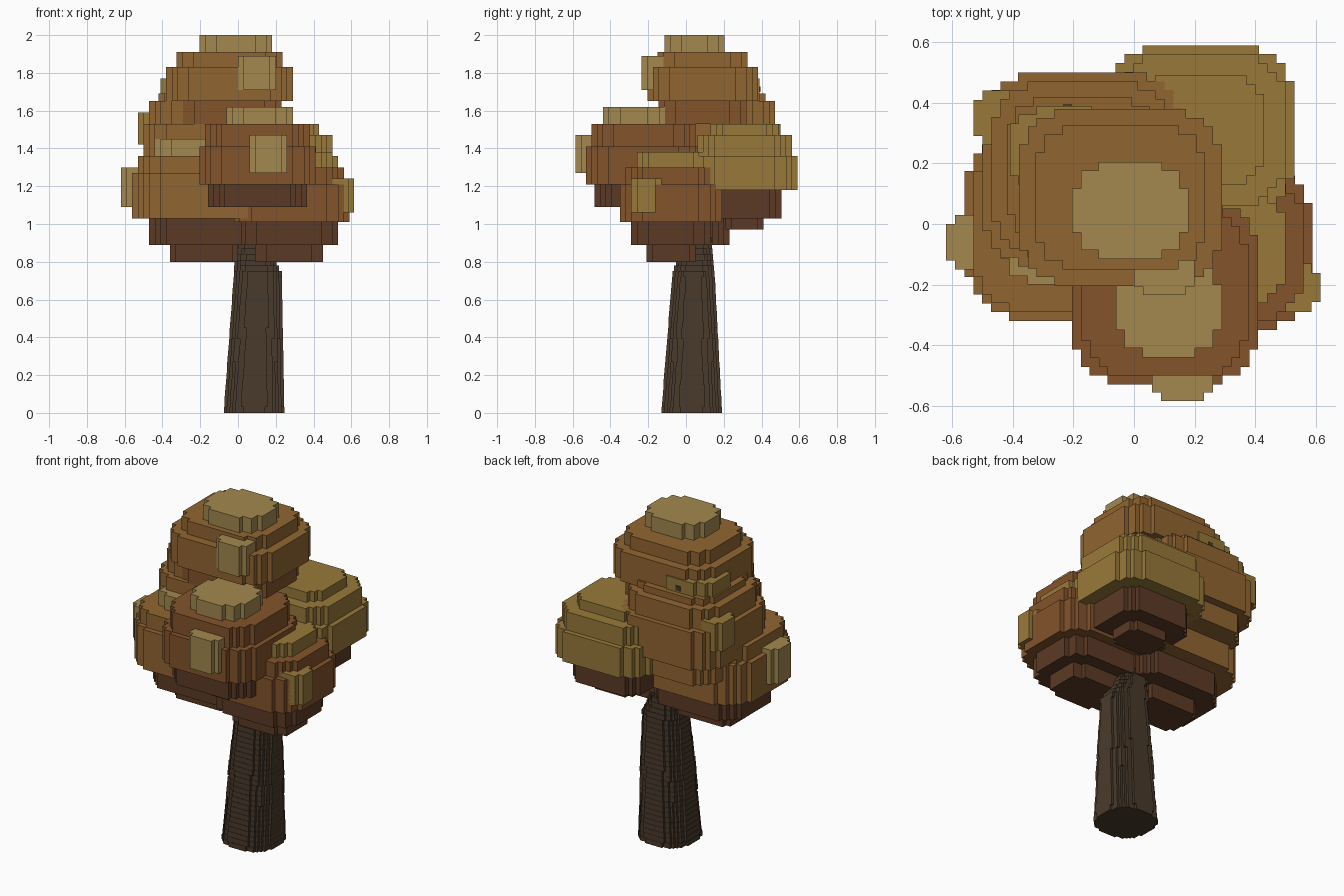
import bpy, bmesh, math

if "Cube" in bpy.data.objects:
    bpy.data.objects.remove(bpy.data.objects["Cube"])

HEX = dict(orange="916532", brown="83532B", dark="5C3A25", olive="98793A",
           light="A3884F", bark="4A3A2B")


def lin(c):
    return c / 12.92 if c <= 0.04045 else ((c + 0.055) / 1.055) ** 2.4


def material(key):
    m = bpy.data.materials.get(key) or bpy.data.materials.new(key)
    m.diffuse_color = [lin(int(HEX[key][i:i + 2], 16) / 255) for i in (0, 2, 4)] + [1]
    m.use_nodes = True
    m.node_tree.nodes["Principled BSDF"].inputs["Base Color"].default_value = m.diffuse_color
    return m


def slab(bm, box, z0, z1, slot=0, step=0.0294, power=3.7):
    """Extruded rounded box whose outline is stepped like voxels."""
    x0, x1, y0, y1 = box
    cx, hx, hy = (x0 + x1) / 2, (x1 - x0) / 2, (y1 - y0) / 2
    rows = max(2, round(2 * hy / step))
    right = []
    for j in range(rows):
        t = abs((j + 0.5) / rows * 2 - 1)
        w = hx * (1 - t ** power) ** (1 / power)
        w = hx - round((hx - w) / step) * step
        a, b = y0 + 2 * hy * j / rows, y0 + 2 * hy * (j + 1) / rows
        if right and abs(right[-1][0] - w) < 1e-5:
            right[-1] = (w, b)
        else:
            right += [(w, a), (w, b)]
    outline = [(cx + w, y) for w, y in right] + [(cx - w, y) for w, y in reversed(right)]
    low = [bm.verts.new((x, y, z0)) for x, y in outline]
    top = [bm.verts.new((x, y, z1)) for x, y in outline]
    n = len(low)
    faces = [bm.faces.new(low[::-1]), bm.faces.new(top)]
    faces += [bm.faces.new((low[i], low[(i + 1) % n], top[(i + 1) % n], top[i])) for i in range(n)]
    for f in faces:
        f.material_index = slot


def finish(bm, name, keys):
    me = bpy.data.meshes.new(name)
    bm.to_mesh(me)
    bm.free()
    for k in keys:
        me.materials.append(material(k))
    bpy.context.collection.objects.link(bpy.data.objects.new(name, me))


def clump(name, box, layers, extras=()):
    """Leaf clump: layers are (z0, z1, inset, colour); extras are (box, z0, z1, colour)."""
    keys = list(HEX)
    bm = bmesh.new()
    x0, x1, y0, y1 = box
    for z0, z1, d, key in layers:
        slab(bm, (x0 + d, x1 - d, y0 + d, y1 - d), z0, z1, keys.index(key))
    for b, z0, z1, key in extras:
        slab(bm, b, z0, z1, keys.index(key), power=2.6)
    finish(bm, name, keys)


# Crown clump at the top, with a light cap and a light patch on the front
clump("crown_leaves", (-0.38, 0.29, -0.205, 0.38),
      [(1.53, 1.65, 0.06, "brown"), (1.65, 1.83, 0, "orange"), (1.83, 1.91, 0.055, "orange")],
      [((0.0, 0.2, -0.235, -0.09), 1.71, 1.89, "light"),
       ((-0.205, 0.18, -0.115, 0.205), 1.91, 2.0, "light")])

# Back left clump
clump("back_left_leaves", (-0.5, 0.16, -0.14, 0.5),
      [(1.18, 1.3, 0.05, "orange"), (1.3, 1.53, 0, "orange"), (1.53, 1.65, 0.03, "orange"),
       (1.65, 1.69, 0.08, "orange")],
      [((-0.53, -0.38, 0.26, 0.44), 1.42, 1.59, "olive"),
       ((-0.41, -0.05, 0.1, 0.39), 1.69, 1.77, "olive")])

# Front left clump
clump("front_left_leaves", (-0.56, 0.2, -0.32, 0.32),
      [(0.8, 0.89, 0.2, "dark"), (0.89, 1.03, 0.09, "dark"), (1.03, 1.27, 0, "orange"),
       (1.27, 1.36, 0.03, "orange"), (1.36, 1.45, 0.12, "light")],
      [((-0.62, -0.45, -0.15, 0.03), 1.09, 1.3, "light")])

# Front clump
clump("front_leaves", (-0.205, 0.41, -0.53, 0.08),
      [(1.09, 1.21, 0.045, "dark"), (1.21, 1.41, 0, "brown"), (1.41, 1.53, 0.03, "brown")],
      [((0.06, 0.26, -0.585, -0.44), 1.27, 1.47, "light"),
       ((-0.06, 0.29, -0.44, -0.11), 1.53, 1.62, "light")])

# Right clump
clump("right_leaves", (-0.05, 0.59, -0.35, 0.19),
      [(0.8, 0.89, 0.14, "dark"), (0.89, 1.01, 0.06, "dark"), (1.01, 1.21, 0, "brown"),
       (1.21, 1.3, 0.03, "brown"), (1.3, 1.38, 0.09, "olive")],
      [((0.45, 0.615, -0.29, -0.13), 1.06, 1.24, "olive")])

# Back right clump
clump("back_right_leaves", (-0.09, 0.53, 0.03, 0.59),
      [(0.97, 1.03, 0.18, "dark"), (1.03, 1.18, 0.085, "dark"), (1.18, 1.36, 0, "olive"),
       (1.36, 1.47, 0.03, "olive"), (1.47, 1.53, 0.1, "olive")])

# Trunk: straight tapering stack of thin stepped slices, closing in under the leaves
bm = bmesh.new()
for i in range(34):
    z = i * 0.03
    t, bend = min(z, 0.72) / 0.72, max(0, z - 0.72)
    cx, cy = 0.085 + 0.02 * t - 0.2 * bend, 0.03 + 0.01 * t + 0.1 * bend
    rx, ry = 0.16 - 0.033 * t - 0.27 * bend, 0.16 - 0.048 * t - 0.2 * bend
    slab(bm, (cx - rx, cx + rx, cy - ry, cy + ry), z, z + 0.03, step=0.0147, power=2.4)
finish(bm, "trunk", ["bark"])

# Limb running up through the leaves, its tip poking out behind the crown
bm = bmesh.new()
for i in range(26):
    t = i / 25
    x, y, z, r = 0.04 - 0.26 * t, 0.06 + 0.32 * t, 0.97 + 0.73 * t, 0.055 - 0.04 * t
    slab(bm, (x - r, x + r, y - r, y + r), z, z + 0.0292, step=0.0147, power=2.4)
finish(bm, "limb", ["bark"])
